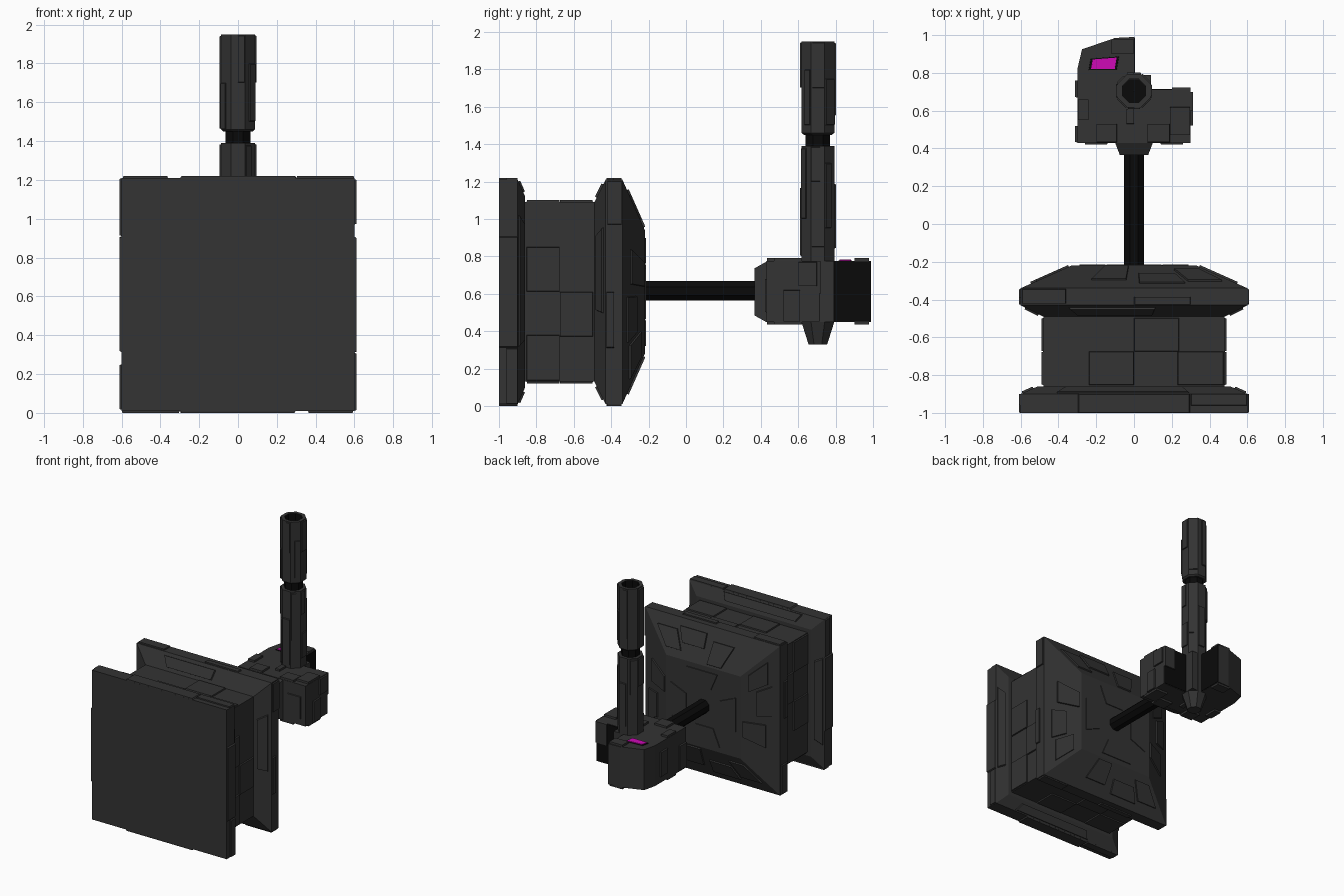
import bpy, bmesh
from math import cos, pi, tan
from mathutils import Matrix, Vector

if "Cube" in bpy.data.objects:
    bpy.data.objects.remove(bpy.data.objects["Cube"])


def material(name, rgb):
    m = bpy.data.materials.new(name)
    m.diffuse_color = (*rgb, 1)
    m.use_nodes = True
    m.node_tree.nodes["Principled BSDF"].inputs["Base Color"].default_value = m.diffuse_color
    return m


GREY = material("dark_grey", (0.033, 0.033, 0.033))
BLACK = material("black", (0.003, 0.003, 0.003))
PINK = material("magenta", (0.62, 0.003, 0.47))


def make(name, bm, mat=GREY, fix=True):
    if fix:
        bmesh.ops.recalc_face_normals(bm, faces=bm.faces)
    me = bpy.data.meshes.new(name)
    bm.to_mesh(me)
    bm.free()
    me.materials.append(mat)
    ob = bpy.data.objects.new(name, me)
    bpy.context.collection.objects.link(ob)
    return ob


def loft(bm, rings, caps=True):
    """Skin a series of equal-length point rings."""
    vs = [[bm.verts.new(p) for p in r] for r in rings]
    n = len(vs[0])
    for a, b in zip(vs, vs[1:]):
        for i in range(n):
            j = (i + 1) % n
            bm.faces.new((a[i], a[j], b[j], b[i]))
    if caps:
        bm.faces.new(vs[0][::-1])
        bm.faces.new(vs[-1])


def slab(bm, pts, normal, t=0.01):
    """Thin raised panel with slightly bevelled rim."""
    pts = [Vector(p) for p in pts]
    c = sum(pts, Vector()) / len(pts)
    n = Vector(normal).normalized()
    loft(bm, [[p - n * 0.004 for p in pts], [p + n * t + (c - p) * 0.03 for p in pts]])


def box(bm, x0, x1, y0, y1, z0, z1):
    loft(bm, [[(x0, y0, z), (x1, y0, z), (x1, y1, z), (x0, y1, z)] for z in (z0, z1)])


# ---- square stepped base, lofted along y
C = 0.61
PROFILE = [(-1, .60), (-.90, .60), (-.86, .51), (-.86, .48), (-.49, .48),
           (-.43, .60), (-.34, .60), (-.22, .33)]
bm = bmesh.new()
loft(bm, [[(-h, y, C - h), (h, y, C - h), (h, y, C + h), (-h, y, C + h)] for y, h in PROFILE])
make("stepped_base", bm)

# ---- raised panels repeated on the four sides: segment, u range, v range
PANELS = [(0, -.5, .5, 0, 1), (0, .5, 1, .4, 1), (1, -.7, .5, .1, .75),
          (3, .48, .99, .02, .5), (3, -.5, 0, .02, .5), (3, 0, .5, .5, .98),
          (4, -.6, .2, .2, .8), (5, 0, .5, .05, .5), (5, -.99, -.6, .1, .95),
          (6, -.45, -.08, .35, .95), (6, .05, .5, .2, .6), (6, .55, .9, .3, .8)]
bm = bmesh.new()
for k in range(4):
    rot = Matrix.Translation((0, 0, C)) @ Matrix.Rotation(k * pi / 2, 4, 'Y')
    for s, u0, u1, v0, v1 in PANELS:
        (ya, ha), (yb, hb) = PROFILE[s], PROFILE[s + 1]
        pts = []
        for u, v in ((u0, v0), (u1, v0), (u1, v1), (u0, v1)):
            h = ha + (hb - ha) * v
            pts.append(rot @ Vector((u * h, ya + (yb - ya) * v, h)))
        slab(bm, pts, rot.to_3x3() @ Vector((0, ha - hb, yb - ya)))
    # trapezoid panels around the rod
    pts = [rot @ Vector((x, -.22, z)) for x, z in ((-.07, .15), (.09, .15), (.15, .29), (-.13, .29))]
    slab(bm, pts, (0, 1, 0), 0.005)
make("base_panels", bm)


# ---- octagonal turned parts
def octagon(a, flip=False):
    r = a / cos(pi / 8)
    return [Matrix.Rotation(pi / 8 + i * pi / 4, 3, 'Z') @ Vector((r, 0, 0)) for i in range(8)]


def turned(name, prof, loc, mat=GREY, caps=True):
    bm = bmesh.new()
    loc = Vector(loc)
    loft(bm, [[p + loc + Vector((0, 0, z)) for p in octagon(a)] for a, z in prof], caps)
    return make(name, bm, mat, fix=caps)


rod = turned("support_rod", [(.052, 0), (.052, .62)], (0, 0, 0), BLACK)
rod.matrix_world = Matrix.Translation((0, -.24, C + .005)) @ Matrix.Rotation(-pi / 2, 4, 'X')

AX = (0, .705, 0)
turned("lower_barrel", [(.05, .33), (.088, .45), (.088, 1.39)], AX)
turned("barrel_joint", [(.065, 1.37), (.065, 1.47)], AX, BLACK)
turned("upper_barrel", [(.075, 1.45), (.088, 1.46), (.088, 1.95), (.062, 1.95), (.062, 1.55)], AX)
turned("barrel_bore", [(.061, 1.949), (.061, 1.60), (.002, 1.60)], AX, BLACK, caps=False)

# strips on the barrel faces: face, u range, z range
STRIPS = [(0, -1, .3, 1.20, 1.385), (0, -.9, .9, .85, 1.05), (1, -.9, .2, .95, 1.3),
          (2, -1, .6, .84, 1.19), (3, -.5, .9, 1.1, 1.38), (4, -1, 1, 1.16, 1.385),
          (5, -.2, .9, .8, 1.15), (6, -.9, .9, .8, 1.17), (7, -.9, .1, 1.0, 1.38),
          (0, -.8, .9, 1.70, 1.945), (1, -.9, .9, 1.5, 1.75), (2, 0, 1, 1.55, 1.945),
          (4, -.9, .9, 1.46, 1.945), (5, -.9, 0, 1.46, 1.7), (6, 0, .9, 1.70, 1.945),
          (7, -.2, .9, 1.5, 1.8)]
bm = bmesh.new()
for k, u0, u1, z0, z1 in STRIPS:
    rot = Matrix.Translation(AX) @ Matrix.Rotation(k * pi / 4, 4, 'Z')
    w = .088 * tan(pi / 8)
    pts = [rot @ Vector((.088, u * w, z)) for u, z in ((u0, z0), (u1, z0), (u1, z1), (u0, z1))]
    slab(bm, pts, rot.to_3x3() @ Vector((1, 0, 0)), .008)
make("barrel_strips", bm)

# ---- head block, extruded plan outline
Z0, Z1 = .45, .775
PLAN = [(-.30, .43), (.30, .43), (.30, .71), (.09, .71), (.09, .79), (0, .79),
        (0, .99), (-.10, .985), (-.275, .925), (-.30, .82)]
bm = bmesh.new()
loft(bm, [[(x, y, z) for x, y in PLAN] for z in (Z0, Z1)])
make("head_block", bm)

# black inner faces of the head
bm = bmesh.new()
box(bm, .085, .298, .70, .714, Z0 + .003, Z1 - .003)
box(bm, -.01, .004, .79, .988, Z0 + .003, Z1 - .003)
make("head_inner_faces", bm, BLACK)

# tapered neck onto the rod
bm = bmesh.new()
loft(bm, [[(-x, y, C - z), (x, y, C - z), (x, y, C + z), (-x, y, C + z)]
          for x, y, z in ((.075, .365, .125), (.10, .43, .162), (.10, .45, .162))])
make("head_neck", bm)

# ---- head panels on top, underside and sides
bm = bmesh.new()
TOPS = [(-.20, -.09, .432, .53), (.07, .19, .432, .53), (.19, .298, .47, .62),
        (-.04, .0, .53, .61), (-.298, -.24, .55, .66), (-.12, -.002, .90, .98)]
for x0, x1, y0, y1 in TOPS:
    for z, d in ((Z1, 1), (Z0, -1)):
        slab(bm, [(x0, y0, z), (x1, y0, z), (x1, y1, z), (x0, y1, z)], (0, 0, d), .015)
SIDES = [(-.30, -1, .67, .76, .50, .70), (-.30, -1, .432, .52, .46, .66),
         (.30, 1, .52, .61, .45, .62), (.30, 1, .60, .70, .64, .77)]
for x, d, y0, y1, z0, z1 in SIDES:
    slab(bm, [(x, y0, z0), (x, y1, z0), (x, y1, z1), (x, y0, z1)], (d, 0, 0), .012)
for s in (-1, 1):
    slab(bm, [(s * .14, .43, .5), (s * .26, .43, .5), (s * .26, .43, .68), (s * .14, .43, .68)],
         (0, -1, 0), .008)
slab(bm, [(.20, .714, .60), (.30, .714, .60), (.30, .714, Z1), (.20, .714, Z1)], (0, 1, 0), .008)
make("head_panels", bm)

# ---- glowing slot with dark frame
SLOT = [(-.23, .82), (-.10, .82), (-.09, .882), (-.22, .872)]
for name, grow, h, mat in (("slot_frame", 1.16, .004, BLACK), ("slot_glow", 1.0, .008, PINK)):
    bm = bmesh.new()
    slab(bm, [(-.16 + (x + .16) * grow, .848 + (y - .848) * grow, Z1) for x, y in SLOT], (0, 0, 1), h)
    make(name, bm, mat)
